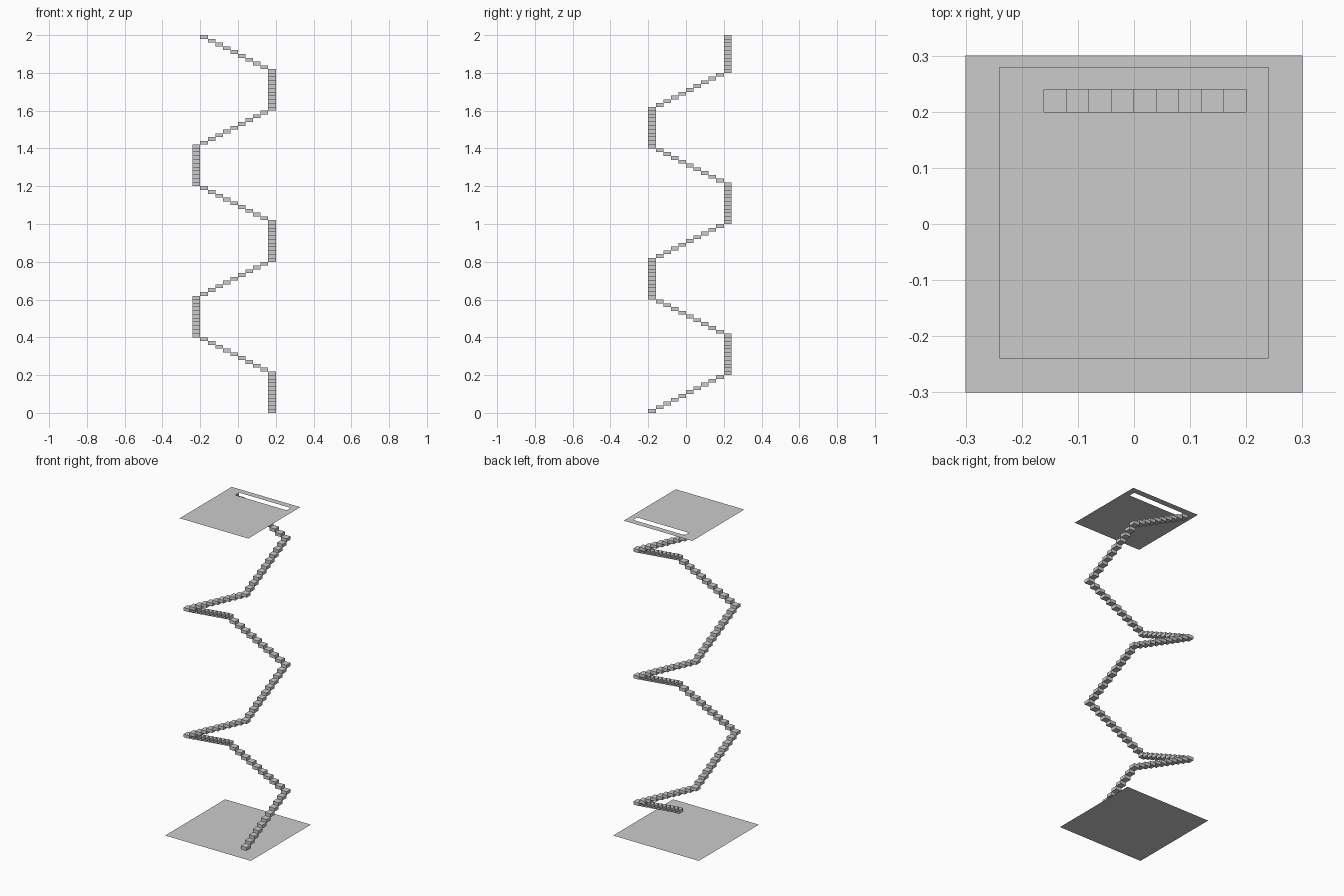
import bpy, bmesh

if "Cube" in bpy.data.objects:
    bpy.data.objects.remove(bpy.data.objects["Cube"])

W, H, COUNT, SIDE = 0.04, 0.02, 100, 10   # step width, step height, steps, steps per flight


def make_object(name, bm):
    mesh = bpy.data.meshes.new(name)
    bm.to_mesh(mesh)
    bm.free()
    obj = bpy.data.objects.new(name, mesh)
    bpy.context.collection.objects.link(obj)
    return obj


def add_box(bm, x, y, z):
    geom = bmesh.ops.create_cube(bm, size=1)["verts"]
    bmesh.ops.scale(bm, vec=(W, W, H), verts=geom)
    bmesh.ops.translate(bm, vec=(x, y, z + H / 2), verts=geom)


def add_grid_plate(name, xs, ys, z, hole=None):
    # flat plate from grid lines, leaving out one cell as an opening
    bm = bmesh.new()
    v = [[bm.verts.new((x, y, z)) for y in ys] for x in xs]
    for i in range(len(xs) - 1):
        for j in range(len(ys) - 1):
            if (i, j) != hole:
                bm.faces.new((v[i][j], v[i + 1][j], v[i + 1][j + 1], v[i][j + 1]))
    return make_object(name, bm)


# Square spiral stair: one flight per side, turning at each corner
bm = bmesh.new()
x, y = 0.18, -0.18
directions = [(0, 1), (-1, 0), (0, -1), (1, 0)]
for i in range(COUNT):
    add_box(bm, x, y, i * H)
    dx, dy = directions[(i // SIDE) % 4]
    x, y = x + dx * W, y + dy * W
make_object("stair_steps", bm)

# Lower floor
add_grid_plate("lower_floor", [-0.3, 0.3], [-0.3, 0.3], 0)

# Upper floor with stairwell opening
add_grid_plate("upper_floor", [-0.24, -0.16, 0.2, 0.24],
               [-0.24, 0.2, 0.24, 0.28], COUNT * H, hole=(1, 1))
